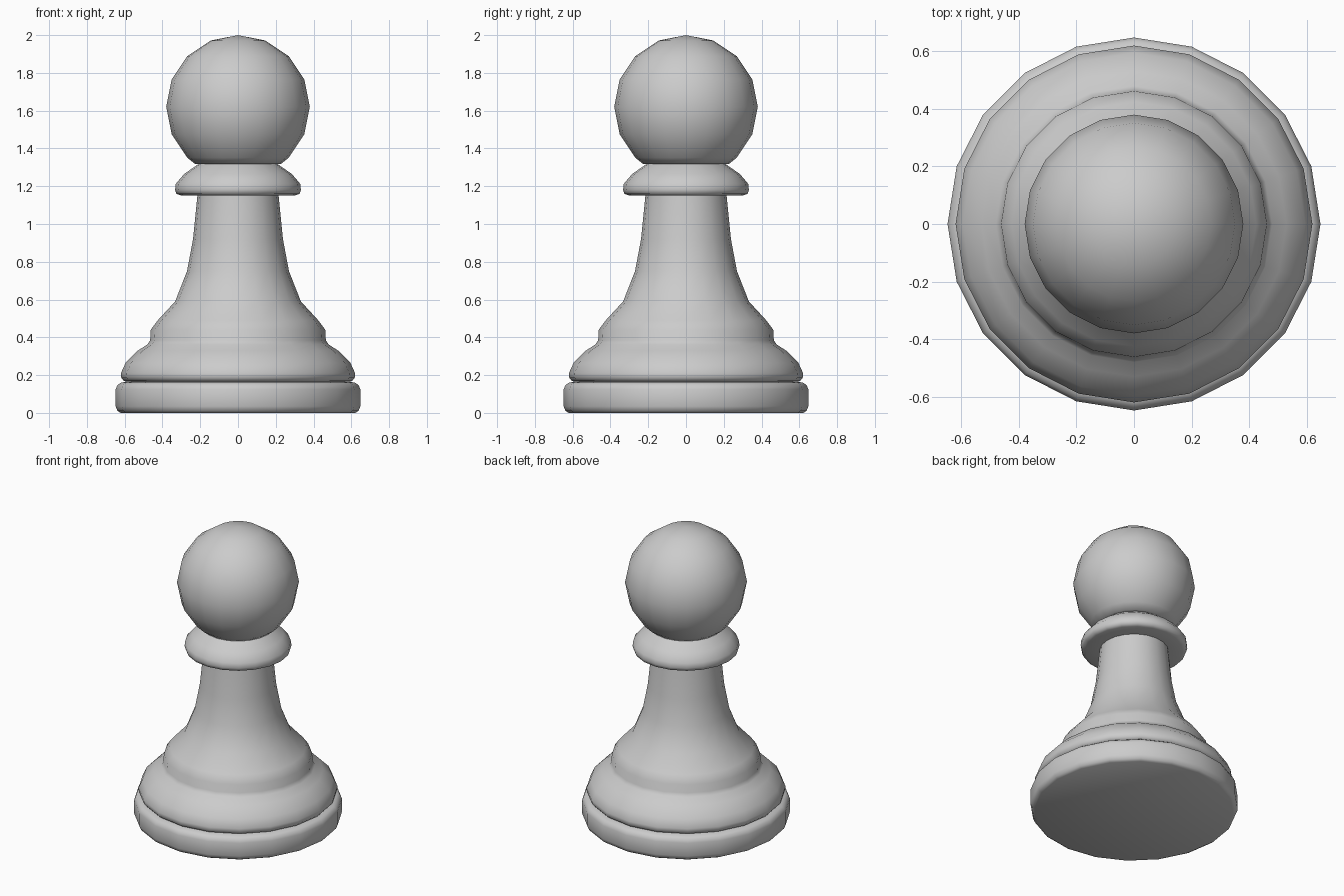
import bpy, bmesh, math

if "Cube" in bpy.data.objects:
    bpy.data.objects.remove(bpy.data.objects["Cube"])

SEGMENTS = 20


def lathe(name, profile, angle=50):
    """Revolve an (r, z) profile about z; points with r = 0 become poles."""
    bm = bmesh.new()
    rings = []
    for r, z in profile:
        if r == 0:
            rings.append([bm.verts.new((0, 0, z))] * SEGMENTS)
        else:
            rings.append([bm.verts.new((r * math.cos(math.tau * i / SEGMENTS),
                                        r * math.sin(math.tau * i / SEGMENTS), z))
                          for i in range(SEGMENTS)])
    for low, high in zip(rings, rings[1:]):
        for i in range(SEGMENTS):
            j = (i + 1) % SEGMENTS
            corners = list(dict.fromkeys((low[i], low[j], high[j], high[i])))
            bm.faces.new(corners)
    bmesh.ops.recalc_face_normals(bm, faces=bm.faces)
    mesh = bpy.data.meshes.new(name)
    bm.to_mesh(mesh)
    bm.free()
    obj = bpy.data.objects.new(name, mesh)
    bpy.context.collection.objects.link(obj)
    bpy.ops.object.select_all(action='DESELECT')
    obj.select_set(True)
    bpy.context.view_layer.objects.active = obj
    bpy.ops.object.shade_smooth_by_angle(angle=math.radians(angle))
    return obj


# Foot disc, flared skirt and tapering stem
foot = [(0, 0), (0.62, 0), (0.638, 0.01), (0.648, 0.035), (0.648, 0.125),
        (0.638, 0.148), (0.62, 0.16), (0.59, 0.165)]
skirt = [(0.605, 0.17), (0.618, 0.185), (0.62, 0.21), (0.595, 0.265),
         (0.53, 0.33), (0.48, 0.362), (0.465, 0.385), (0.462, 0.44),
         (0.425, 0.49)]
stem = [(0.333, 0.59), (0.27, 0.75), (0.238, 0.92), (0.215, 1.15)]

# Collar ring below the head
collar = [(0.305, 1.152), (0.326, 1.16), (0.333, 1.18), (0.33, 1.212),
          (0.285, 1.265), (0.21, 1.317)]

# Ball head, starting where it meets the collar
head = [(0.226, 1.317)]
for deg in (-45, -22.5, 0, 22.5, 45, 67.5):
    a = math.radians(deg)
    head.append((0.38 * math.cos(a), 1.62 + 0.38 * math.sin(a)))
head.append((0, 2.0))

lathe("pawn_body", foot + skirt + stem + collar + head)
